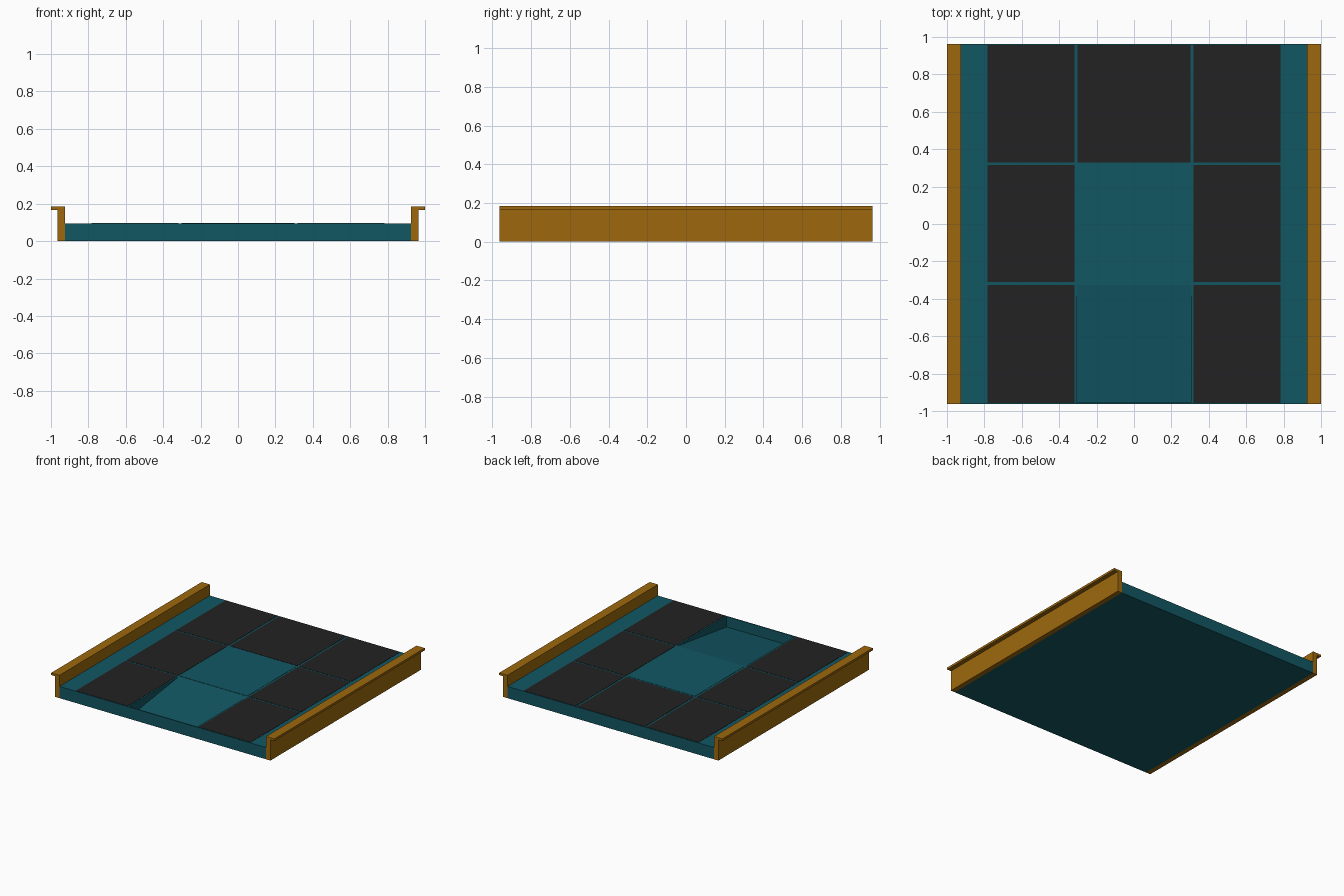
import bpy
import bmesh

cube = bpy.data.objects.get("Cube")
if cube:
    bpy.data.objects.remove(cube, do_unlink=True)


def material(name, rgb):
    mat = bpy.data.materials.new(name)
    mat.use_nodes = True
    color = (*rgb, 1.0)
    mat.diffuse_color = color
    mat.node_tree.nodes["Principled BSDF"].inputs["Base Color"].default_value = color
    return mat


TEAL = material("teal", (0.006, 0.095, 0.125))
OCHRE = material("ochre", (0.34, 0.14, 0.004))
CHARCOAL = material("charcoal", (0.016, 0.016, 0.016))


def prism(name, profile, start, end, axis, mat):
    """Extrude a 2D profile (other horizontal axis, z) along x or y."""
    bm = bmesh.new()

    def point(a, z, t):
        return (t, a, z) if axis == "x" else (a, t, z)

    face = bm.faces.new([bm.verts.new(point(a, z, start)) for a, z in profile])
    new = bmesh.ops.extrude_face_region(bm, geom=[face])["geom"]
    moved = [v for v in new if isinstance(v, bmesh.types.BMVert)]
    step = end - start
    bmesh.ops.translate(bm, verts=moved,
                        vec=(step, 0, 0) if axis == "x" else (0, step, 0))
    bmesh.ops.recalc_face_normals(bm, faces=bm.faces)
    mesh = bpy.data.meshes.new(name)
    bm.to_mesh(mesh)
    bm.free()
    mesh.materials.append(mat)
    obj = bpy.data.objects.new(name, mesh)
    bpy.context.collection.objects.link(obj)
    return obj


def block(name, x, y, z, mat):
    profile = [(y[0], z[0]), (y[1], z[0]), (y[1], z[1]), (y[0], z[1])]
    return prism(name, profile, x[0], x[1], "x", mat)


TOP = 0.095
HALF = 0.963
BAY = 0.305

# Deck: two side slabs and a middle bay that dips towards a front lip
middle = [(-HALF, 0), (HALF, 0), (HALF, TOP), (-0.325, TOP),
          (-0.955, 0.01), (-0.955, TOP), (-HALF, TOP)]
prism("deck_middle", middle, -BAY, BAY, "x", TEAL)

# Side rails with an outward flange on top
for side, label in ((1, "left"), (-1, "right")):
    block("deck_" + label, sorted((side * BAY, side * 0.926)),
          (-HALF, HALF), (0, TOP), TEAL)
    rail = [(0.926, 0), (0.965, 0), (0.965, 0.167), (1, 0.167),
            (1, 0.185), (0.926, 0.185)]
    prism("rail_" + label, [(side * x, z) for x, z in rail],
          -HALF, HALF, "y", OCHRE)

# Thin dark floor panels in a grid, leaving the front and centre bays open
columns = {"right": (-0.782, -0.318), "middle": (-0.302, 0.302),
           "left": (0.318, 0.782)}
rows = {"front": (-0.958, -0.325), "centre": (-0.311, 0.316),
        "back": (0.33, 0.958)}
for column, x in columns.items():
    for row, y in rows.items():
        if column == "middle" and row == "front":
            continue
        mat = TEAL if column == "middle" and row == "centre" else CHARCOAL
        block(f"panel_{row}_{column}", x, y, (TOP - 0.001, TOP + 0.002), mat)
